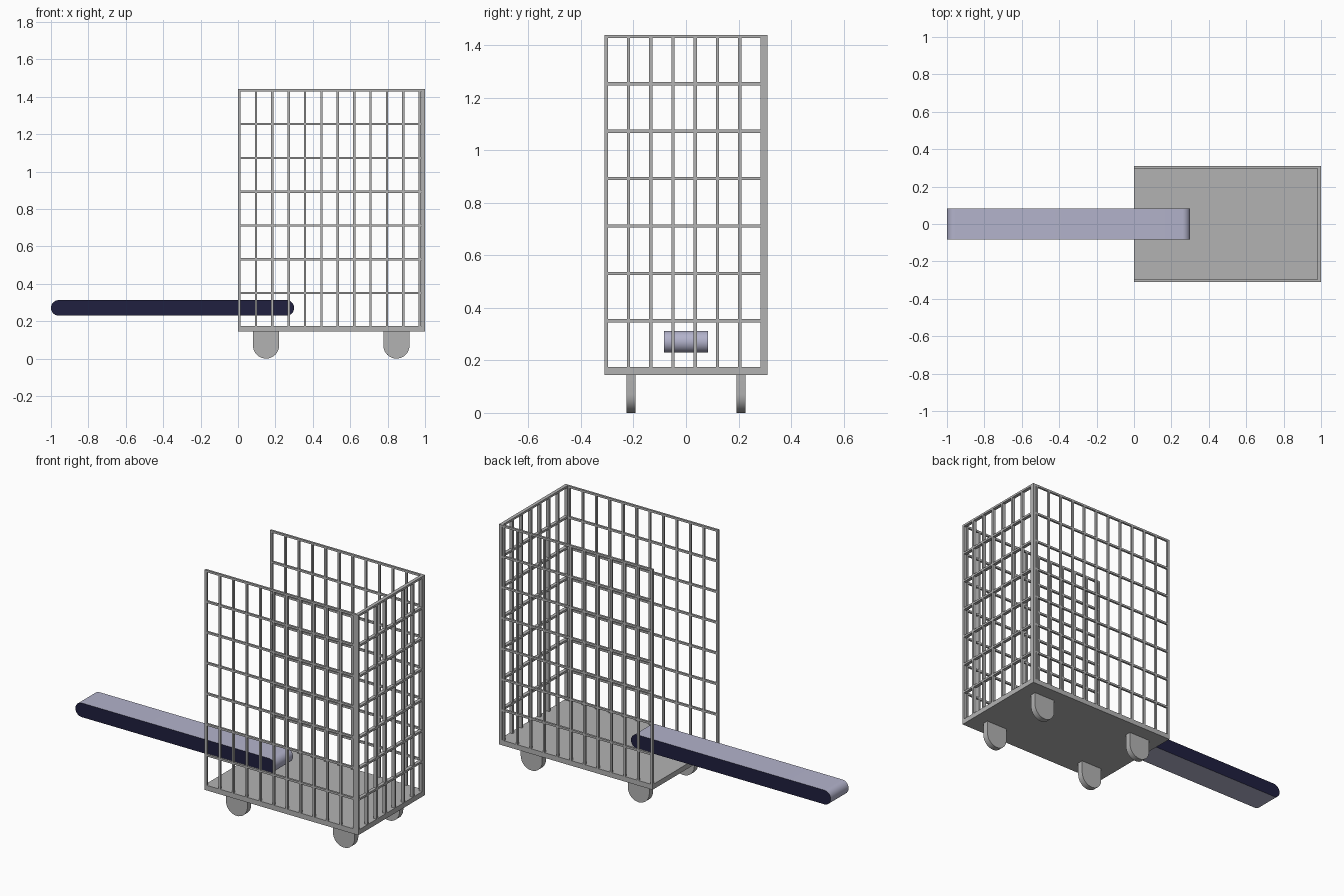
import bpy, bmesh, math
from mathutils import Matrix

if "Cube" in bpy.data.objects:
    bpy.data.objects.remove(bpy.data.objects["Cube"])


def material(name, rgb):
    m = bpy.data.materials.new(name)
    m.diffuse_color = (*rgb, 1.0)
    m.use_nodes = True
    m.node_tree.nodes["Principled BSDF"].inputs["Base Color"].default_value = m.diffuse_color
    return m


GREY = material("steel grey", (0.45, 0.45, 0.45))
BELT = material("pale lavender", (0.45, 0.45, 0.60))
NAVY = material("dark navy", (0.014, 0.014, 0.05))


def finish(bm, name, mats):
    bmesh.ops.recalc_face_normals(bm, faces=bm.faces)
    me = bpy.data.meshes.new(name)
    bm.to_mesh(me)
    bm.free()
    for m in mats:
        me.materials.append(m)
    ob = bpy.data.objects.new(name, me)
    bpy.context.collection.objects.link(ob)
    return ob


def add_box(bm, x0, x1, y0, y1, z0, z1):
    mat = (Matrix.Translation(((x0 + x1) / 2, (y0 + y1) / 2, (z0 + z1) / 2))
           @ Matrix.Diagonal((x1 - x0, y1 - y0, z1 - z0, 1)))
    bmesh.ops.create_cube(bm, size=1, matrix=mat)


def extrude_profile(name, pts, y0, y1, mats):
    """Extrude an (x, z) outline along y; the end caps use the last material."""
    bm = bmesh.new()
    face = bm.faces.new([bm.verts.new((x, y0, z)) for x, z in pts])
    ext = bmesh.ops.extrude_face_region(bm, geom=[face])
    for g in ext["geom"]:
        if isinstance(g, bmesh.types.BMVert):
            g.co.y = y1
    bm.normal_update()
    for f in bm.faces:
        if abs(f.normal.y) > 0.9:
            f.material_index = len(mats) - 1
    ob = finish(bm, name, mats)
    bpy.ops.object.select_all(action='DESELECT')
    ob.select_set(True)
    bpy.context.view_layer.objects.active = ob
    bpy.ops.object.shade_smooth_by_angle(angle=math.radians(30))
    return ob


def arc(cx, cz, r, a0, a1, n):
    return [(cx + r * math.cos(math.radians(a0 + (a1 - a0) * i / n)),
             cz + r * math.sin(math.radians(a0 + (a1 - a0) * i / n)))
            for i in range(n + 1)]


BASE, FLOOR, TOP = 0.145, 0.175, 1.44
W = 0.012                # bar width
HALF = 0.31              # half depth of the cart
END = 0.98               # inner face of the end wall
ROWS = [TOP - W / 2 - 0.1805 * i for i in range(7)]

# Floor plate
bm = bmesh.new()
add_box(bm, 0, 1, -HALF, HALF, BASE, FLOOR)
finish(bm, "cart_floor", [GREY])

# Side grids
for name, y0 in (("front_grid", -HALF), ("back_grid", HALF - W)):
    bm = bmesh.new()
    for i in range(12):
        x = 0.008 + 0.0876 * i
        add_box(bm, x - 0.008 if i == 0 else x - W / 2, x + W / 2,
                y0, y0 + W, FLOOR, TOP)
    for z in ROWS:
        add_box(bm, 0, END, y0, y0 + W, z - W / 2, z + W / 2)
    finish(bm, name, [GREY])

# End grid
bm = bmesh.new()
for i in range(8):
    y = -0.304 + 0.0848 * i
    add_box(bm, END, 1, y - W / 2, y + W / 2, FLOOR, TOP)
add_box(bm, END, 1, HALF - 0.02, HALF, FLOOR, TOP)
for z in ROWS:
    add_box(bm, END, 1, -HALF, HALF, z - W / 2, z + W / 2)
finish(bm, "end_grid", [GREY])

# Wheels: half-round below, square up to the floor
for xn, x in (("left", 0.15), ("right", 0.847)):
    for yn, y in (("front", -0.209), ("back", 0.209)):
        pts = arc(x, 0.07, 0.07, 180, 360, 16) + [(x + 0.07, BASE), (x - 0.07, BASE)]
        extrude_profile(f"{yn}_{xn}_wheel", pts, y - 0.0175, y + 0.0175, [GREY])

# Conveyor: pale belt around dark side faces
R = 0.0415
pts = arc(0.30 - R, 0.271, R, -90, 90, 16) + arc(-1 + R, 0.271, R, 90, 270, 16)
extrude_profile("conveyor_belt", pts, -0.083, 0.083, [BELT, NAVY])
